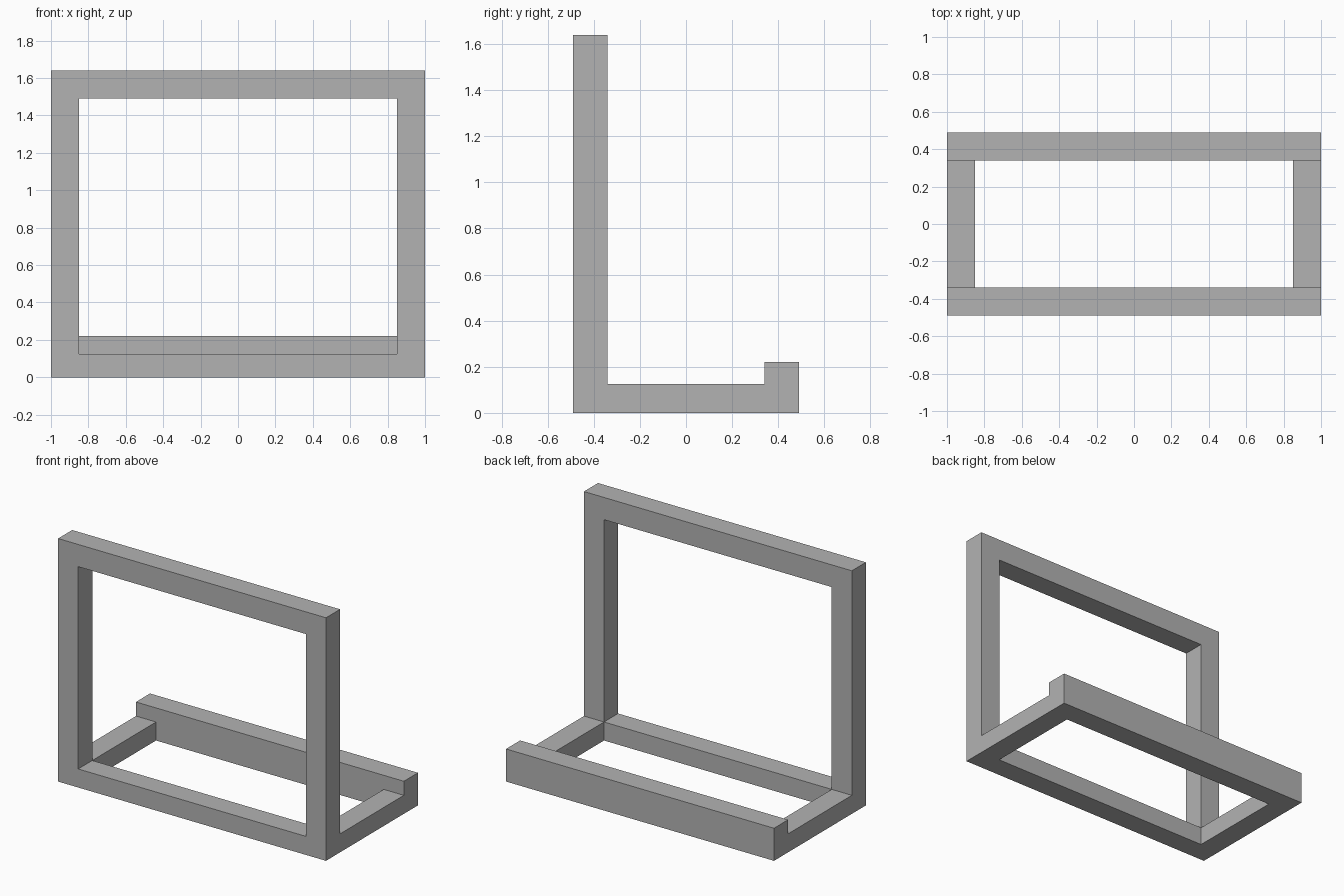
import bpy
import bmesh

# Remove the default cube
cube = bpy.data.objects.get("Cube")
if cube:
    bpy.data.objects.remove(cube, do_unlink=True)

# Plain grey finish
grey = bpy.data.materials.new("plain_grey")
grey.use_nodes = True
colour = (0.45, 0.45, 0.45, 1)
grey.diffuse_color = colour
grey.node_tree.nodes["Principled BSDF"].inputs["Base Color"].default_value = colour

# Main dimensions
HALF_W, HALF_D, HEIGHT = 1.0, 0.49, 1.64
BAR = 0.15          # bar width
RAIL_H = 0.125      # height of the base rails
LIP_H = 0.22        # height of the back rail
INNER_X, INNER_Y = HALF_W - BAR, HALF_D - BAR


def finish(name, bm):
    bmesh.ops.recalc_face_normals(bm, faces=bm.faces)
    mesh = bpy.data.meshes.new(name)
    bm.to_mesh(mesh)
    bm.free()
    mesh.materials.append(grey)
    obj = bpy.data.objects.new(name, mesh)
    bpy.context.collection.objects.link(obj)
    return obj


def box(name, low, high):
    bm = bmesh.new()
    bmesh.ops.create_cube(bm, size=1)
    for v in bm.verts:
        v.co = [l + (c + 0.5) * (h - l) for c, l, h in zip(v.co, low, high)]
    return finish(name, bm)


def rectangle(bm, half_x, low_z, high_z, y):
    corners = [(-half_x, low_z), (half_x, low_z), (half_x, high_z), (-half_x, high_z)]
    return [bm.verts.new((x, y, z)) for x, z in corners]


# Upright front frame: a rectangular ring extruded in depth
bm = bmesh.new()
outer = rectangle(bm, HALF_W, 0, HEIGHT, -HALF_D)
inner = rectangle(bm, INNER_X, RAIL_H, HEIGHT - BAR, -HALF_D)
for i in range(4):
    j = (i + 1) % 4
    bm.faces.new((outer[i], outer[j], inner[j], inner[i]))
ring = bmesh.ops.extrude_face_region(bm, geom=bm.faces[:])
moved = [g for g in ring["geom"] if isinstance(g, bmesh.types.BMVert)]
bmesh.ops.translate(bm, verts=moved, vec=(0, BAR, 0))
# Close the front again if the extrusion consumed it
if len(bm.faces) < 16:
    for i in range(4):
        j = (i + 1) % 4
        bm.faces.new((outer[i], outer[j], inner[j], inner[i]))
finish("front_frame", bm)

# Base side rails
for name, side in (("left_base_rail", 1), ("right_base_rail", -1)):
    xs = sorted((side * INNER_X, side * HALF_W))
    box(name, (xs[0], -INNER_Y, 0), (xs[1], INNER_Y, RAIL_H))

# Raised back rail
box("back_rail", (-HALF_W, INNER_Y, 0), (HALF_W, HALF_D, LIP_H))
